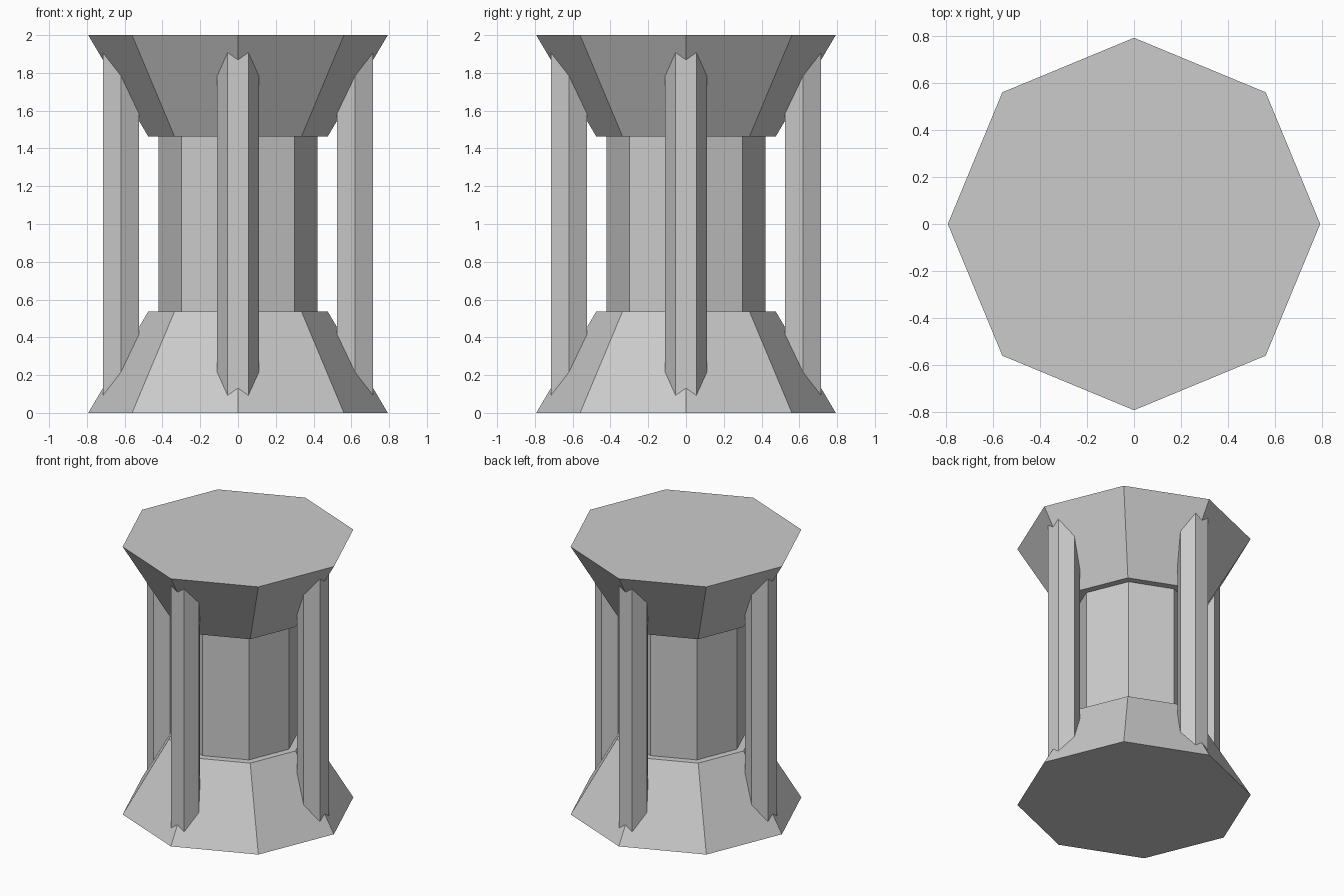
import bpy
from math import pi, sin, cos

if "Cube" in bpy.data.objects:
    bpy.data.objects.remove(bpy.data.objects["Cube"])


def prism(name, sides, r_bottom, r_top, z0, z1, x=0, y=0, turn=0):
    # Flat-sided solid with its first corner pointing along angle "turn"
    verts = [(x + r * cos(turn + 2 * pi * i / sides),
              y + r * sin(turn + 2 * pi * i / sides), z)
             for r, z in ((r_bottom, z0), (r_top, z1)) for i in range(sides)]
    faces = [(i, (i + 1) % sides, (i + 1) % sides + sides, i + sides)
             for i in range(sides)]
    faces += [tuple(reversed(range(sides))), tuple(range(sides, 2 * sides))]
    mesh = bpy.data.meshes.new(name)
    mesh.from_pydata(verts, [], faces)
    obj = bpy.data.objects.new(name, mesh)
    bpy.context.collection.objects.link(obj)
    return obj


# Octagonal flared base, central column and mirrored capital
prism("base", 8, 0.793, 0.475, 0, 0.537)
prism("column", 8, 0.422, 0.422, 0.537, 1.463)
prism("capital", 8, 0.475, 0.793, 1.463, 2)

# Four hexagonal posts, a flat side facing outward
for label, k in (("right", 0), ("back", 1), ("left", 2), ("front", 3)):
    a = k * pi / 2
    prism(label + "_post", 6, 0.11, 0.11, 0.05, 1.95,
          0.62 * cos(a), 0.62 * sin(a), a + pi / 2)
